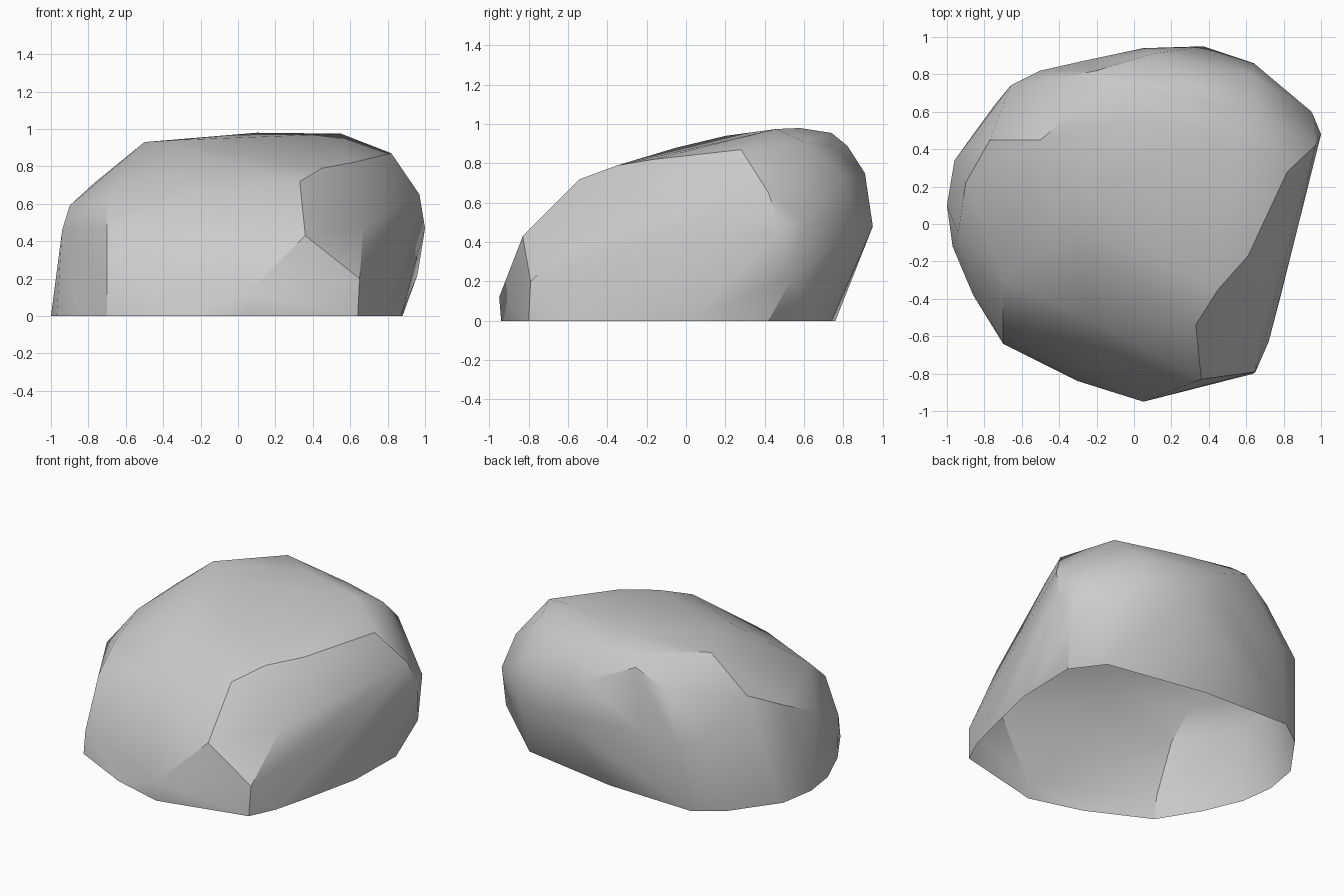
import bpy, bmesh

if "Cube" in bpy.data.objects:
    bpy.data.objects.remove(bpy.data.objects["Cube"])

# Ground outline (x, y) of the boulder
base = [(-1, .1), (-.96, .34), (-.75, .63), (-.57, .76), (.05, .74), (.73, .62),
        (.88, .42), (.87, 0), (.78, -.4), (.72, -.63), (.64, -.8), (.05, -.94),
        (-.3, -.84), (-.7, -.64), (-.86, -.38), (-.97, -.12)]

# Bulging sides
sides = [(.05, -.95, .12), (.65, -.79, .2), (.36, -.83, .43), (.67, -.5, .48),
         (-.7, -.62, .15), (-.7, -.48, .47), (-.94, -.05, .46), (.88, 0, .35),
         (1, .48, .47), (.97, .42, .65), (.95, .6, .5), (.96, .54, .22), (.64, .86, .5),
         (.37, .95, .48), (.05, .94, .5), (-.28, .87, .5), (-.5, .82, .48), (-.66, .74, .5)]

# Shoulders and sloping crown
crown = [(-.7, -.3, .63), (.33, -.54, .72), (-.25, -.5, .64), (.45, -.35, .79),
         (.61, -.17, .82), (.79, .11, .79), (.82, .28, .87),
         (.66, .6, .91), (-.9, .22, .59), (-.77, .45, .71),
         (-.5, .45, .93), (-.35, .2, .94), (-.3, -.05, .88),
         (.1, .58, .98), (.55, .46, .975), (-.15, .74, .955),
         (-.2, .82, .89), (.3, .74, .89), (.1, .91, .75), (.63, .8, .73), (-.4, .78, .77)]

# Shrink-wrap the points into a convex boulder
bm = bmesh.new()
for p in [(x, y, 0) for x, y in base] + sides + crown:
    bm.verts.new(p)
hull = bmesh.ops.convex_hull(bm, input=bm.verts[:])
spare = {v for v in hull["geom_interior"] + hull["geom_unused"] if isinstance(v, bmesh.types.BMVert)}
bmesh.ops.delete(bm, geom=list(spare), context="VERTS")

# Open underside
floor = [f for f in bm.faces if all(v.co.z < .001 for v in f.verts)]
bmesh.ops.delete(bm, geom=floor, context="FACES")
bmesh.ops.recalc_face_normals(bm, faces=bm.faces[:])

mesh = bpy.data.meshes.new("boulder")
bm.to_mesh(mesh)
bm.free()
boulder = bpy.data.objects.new("boulder", mesh)
bpy.context.collection.objects.link(boulder)
bpy.context.view_layer.objects.active = boulder
boulder.select_set(True)
bpy.ops.object.shade_smooth_by_angle(angle=0.5236)
